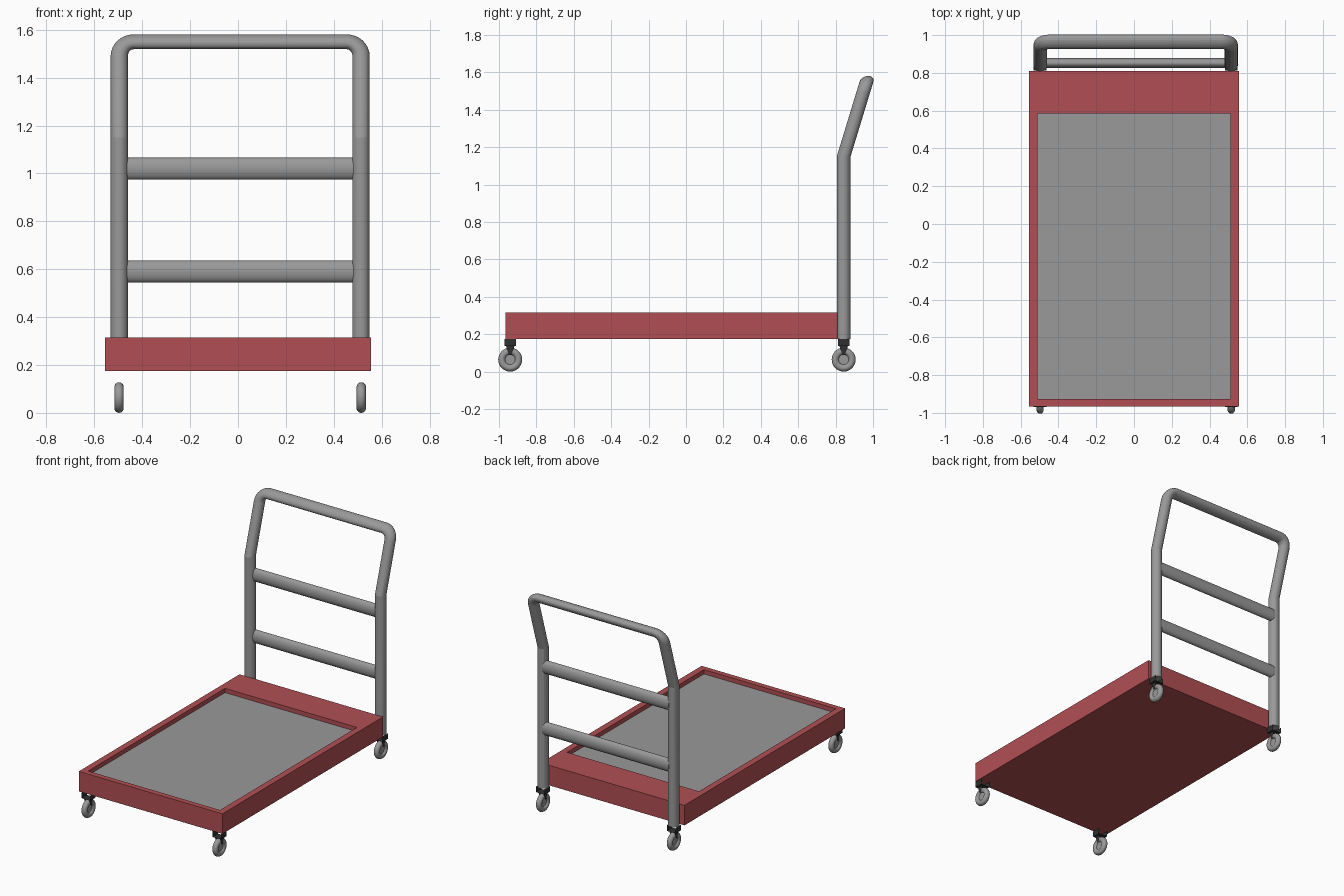
import bpy, bmesh, math
from mathutils import Vector

if "Cube" in bpy.data.objects:
    bpy.data.objects.remove(bpy.data.objects["Cube"])


def material(name, rgb):
    m = bpy.data.materials.new(name)
    m.diffuse_color = (*rgb, 1)
    m.use_nodes = True
    m.node_tree.nodes["Principled BSDF"].inputs["Base Color"].default_value = m.diffuse_color
    return m


RED = material("deck red", (0.44, 0.078, 0.088))
GREY = material("steel grey", (0.32, 0.32, 0.32))
BLACK = material("bracket black", (0.03, 0.03, 0.03))


def make(name, verts, faces, mats, smooth=False):
    me = bpy.data.meshes.new(name)
    me.from_pydata(verts, [], faces)
    for m in mats:
        me.materials.append(m)
    ob = bpy.data.objects.new(name, me)
    bpy.context.collection.objects.link(ob)
    if smooth:
        shade(ob)
    return ob


def shade(ob):
    bpy.ops.object.select_all(action='DESELECT')
    ob.select_set(True)
    bpy.context.view_layer.objects.active = ob
    bpy.ops.object.shade_smooth_by_angle(angle=math.radians(35))


def loft(rings, wrap=True):
    """Join equal rings with quads and cap both ends."""
    n = len(rings[0])
    verts = [v for r in rings for v in r]
    faces = [tuple(reversed(range(n)))]
    for k in range(len(rings) - 1):
        for i in range(n):
            j = (i + 1) % n
            faces.append((k*n + i, k*n + j, (k+1)*n + j, (k+1)*n + i))
    faces.append(tuple(range((len(rings)-1)*n, len(rings)*n)))
    return verts, faces


def rect(x0, x1, y0, y1, z):
    return [(x0, y0, z), (x1, y0, z), (x1, y1, z), (x0, y1, z)]


# Deck: a box with a sunken grey floor
inner = (-0.51, 0.51, -0.927, 0.585)
outer = (-0.555, 0.555, -0.965, 0.81)
v, f = loft([rect(*outer, 0.175), rect(*outer, 0.315),
             rect(*inner, 0.315), rect(*inner, 0.285)])
deck = make("deck", v, f, [RED, GREY])
deck.data.polygons[-1].material_index = 1

# Handle: tube in the xz plane, leaning back above the bend
CX, HALF, LEG_Y, BEND = 0.009, 0.505, 0.843, 1.15
TOP, CORNER, SIDES = 1.55, 0.06, 24
path = [(-HALF, 0.175, 0), (-HALF, BEND, 0)]
for i in range(9):
    a = math.radians(90 * i / 8)
    path.append((-HALF + CORNER * (1 - math.cos(a)),
                 TOP - CORNER + CORNER * math.sin(a), a))
path += [(-x, z, math.pi - a) for x, z, a in reversed(path)]
rings = []
for x, z, a in path:
    # a is how far the path has turned away from straight up
    ring = []
    for s in range(SIDES):
        t = 2 * math.pi * s / SIDES
        px = CX + x - 0.036 * math.cos(t) * math.cos(a)
        pz = z + 0.031 * math.cos(t) * math.sin(a)
        py = LEG_Y - 0.037 * math.sin(t) + 0.305 * max(0, pz - BEND)
        ring.append((px, py, pz))
    rings.append(ring)
v, f = loft(rings)
handle = make("handle_frame", v, f, [GREY])
bm = bmesh.new()
bm.from_mesh(handle.data)
bmesh.ops.recalc_face_normals(bm, faces=bm.faces)
bm.to_mesh(handle.data)
bm.free()
bpy.ops.object.select_all(action='DESELECT')
handle.select_set(True)
bpy.context.view_layer.objects.active = handle
bpy.ops.object.shade_smooth_by_angle(angle=math.radians(12))

# Two flattened cross bars
for name, z in (("lower_bar", 0.59), ("upper_bar", 1.02)):
    rings = [[(x, 0.852 + 0.027 * math.cos(t), z + 0.046 * math.sin(t))
              for t in [2 * math.pi * s / SIDES for s in range(SIDES)]]
             for x in (CX - HALF + 0.015, CX + HALF - 0.015)]
    v, f = loft(rings)
    make(name, v, f, [GREY], True)

# Casters: sheet-metal channel, fork sheets, ring wheel with a hub disc
for end, y in (("front", -0.94), ("back", LEG_Y)):
    for side, sx in (("left", -1), ("right", 1)):
        x = CX + sx * 0.506
        tag = end + "_" + side
        w, d, zb, zt = 0.034, 0.03, 0.136, 0.175
        verts = [(x + a, y + b, z) for b in (-d, d)
                 for a, z in ((-w, zt), (-w, zb), (w, zb), (w, zt))]
        faces = [(i, i + 1, i + 5, i + 4) for i in range(3)]
        for o in (-0.02, 0.02):
            n = len(verts)
            verts += [(x + o, y - 0.022, zb), (x + o, y + 0.022, zb),
                      (x + o, y + 0.007, 0.088), (x + o, y - 0.007, 0.088)]
            faces.append((n, n + 1, n + 2, n + 3))
        make("caster_bracket_" + tag, verts, faces, [BLACK])

        rot = (0, math.pi / 2, 0)
        bpy.ops.mesh.primitive_torus_add(
            location=(x, y, 0.064), rotation=rot, major_segments=32,
            minor_segments=14, major_radius=0.0445, minor_radius=0.0195)
        wheel = bpy.context.object
        wheel.name = "wheel_" + tag
        bpy.ops.mesh.primitive_cylinder_add(
            vertices=24, radius=0.03, depth=0.016, location=(x, y, 0.064), rotation=rot)
        hub = bpy.context.object
        hub.name = "hub_" + tag
        for ob in (wheel, hub):
            ob.data.materials.append(GREY)
            shade(ob)
